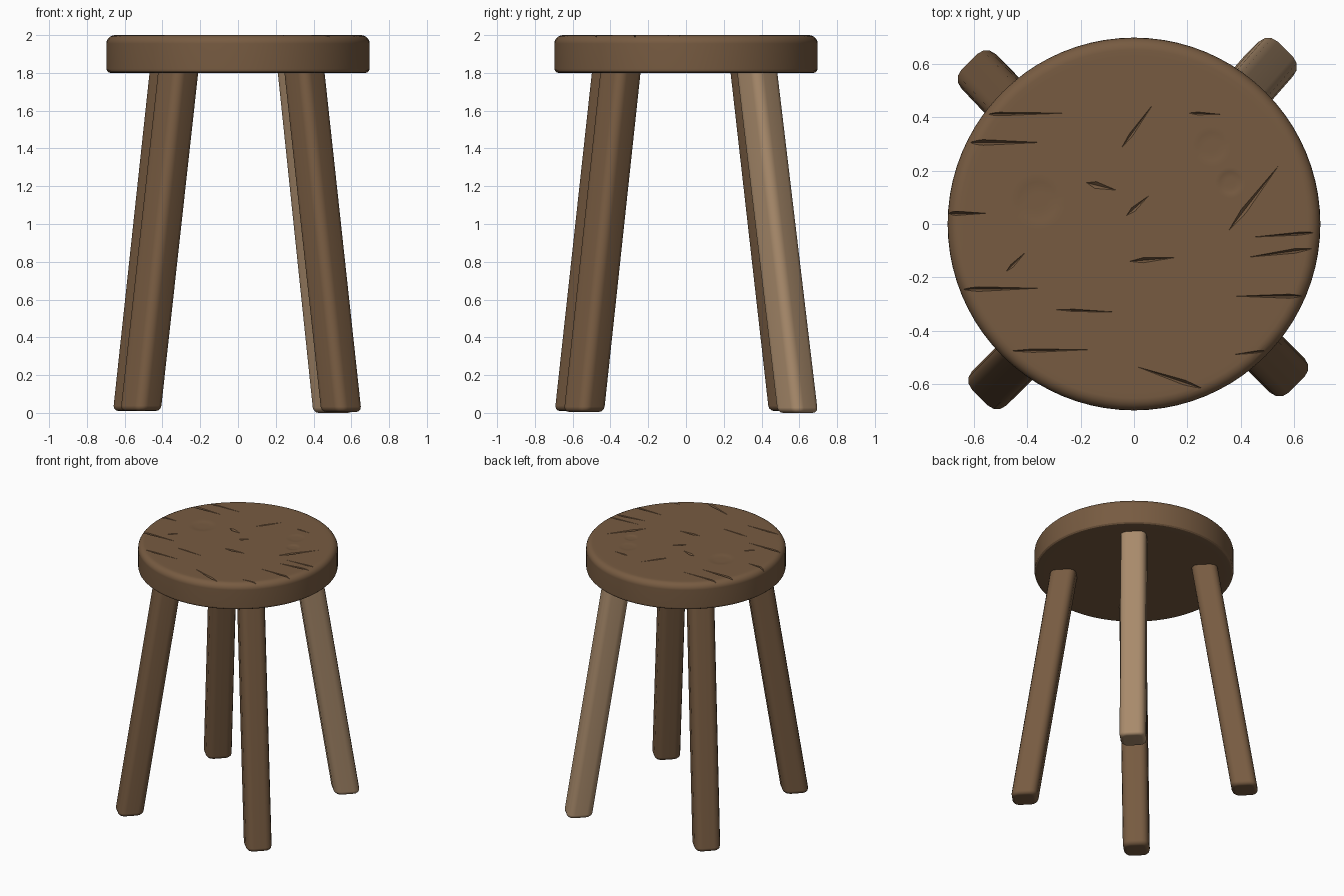
import bpy, bmesh, math
from mathutils import Vector, Matrix

if "Cube" in bpy.data.objects:
    bpy.data.objects.remove(bpy.data.objects["Cube"])


def material(name, rgb):
    m = bpy.data.materials.new(name)
    m.diffuse_color = (*rgb, 1)
    m.use_nodes = True
    m.node_tree.nodes["Principled BSDF"].inputs["Base Color"].default_value = m.diffuse_color
    return m


BROWN = material("brown wood", (0.185, 0.105, 0.053))
PALE = material("pale wood", (0.40, 0.26, 0.15))


def finish(bm, name, mat):
    bmesh.ops.recalc_face_normals(bm, faces=bm.faces[:])
    me = bpy.data.meshes.new(name)
    bm.to_mesh(me)
    bm.free()
    me.materials.append(mat)
    ob = bpy.data.objects.new(name, me)
    bpy.context.collection.objects.link(ob)
    return ob


def select(ob):
    bpy.ops.object.select_all(action='DESELECT')
    ob.select_set(True)
    bpy.context.view_layer.objects.active = ob


# Round seat from a lathed profile with softened rims
def seat_disc():
    R, rt, rb = 0.697, 0.045, 0.022
    prof = [(R - 0.07, 1.8)]
    for i in range(4):
        a = math.pi / 2 * i / 3
        prof.append((R - rb + rb * math.sin(a), 1.8 + rb - rb * math.cos(a)))
    for i in range(6):
        a = math.pi / 2 * i / 5
        prof.append((R - rt + rt * math.cos(a), 2 - rt + rt * math.sin(a)))
    prof.append((R - 0.07, 2.0))
    bm = bmesh.new()
    n = 80
    rings = [[bm.verts.new((r * math.cos(2 * math.pi * k / n),
                            r * math.sin(2 * math.pi * k / n), z))
              for k in range(n)] for r, z in prof]
    for a, b in zip(rings, rings[1:]):
        for k in range(n):
            j = (k + 1) % n
            bm.faces.new((a[k], a[j], b[j], b[k]))
    bm.faces.new(rings[0][::-1])
    bm.faces.new(rings[-1])
    return finish(bm, "seat", BROWN)


# Wedge cutters for the splits in the wood: x1, y1, x2, y2, half width, depth
CRACKS = [
    (-.62, .41, -.24, .415, .007, .02), (-.66, .305, -.34, .305, .011, .03),
    (-.73, .04, -.55, .04, .009, .04), (-.68, -.245, -.35, -.24, .009, .03),
    (-.47, -.475, -.16, -.47, .007, .02), (.68, -.09, .42, -.125, .009, .03),
    (.70, -.03, .43, -.05, .006, .02), (.67, -.27, .37, -.27, .008, .03),
    (.27, -.62, 0, -.53, .01, .015), (.35, -.03, .55, .23, .012, .014),
    (-.05, .28, .08, .46, .008, .01), (-.02, -.14, .16, -.125, .010, .02),
    (-.30, -.32, -.05, -.33, .005, .012), (.20, .415, .33, .41, .006, .012),
    (-.18, .155, -.06, .125, .014, .014), (-.03, .03, .06, .11, .010, .012),
    (-.48, -.18, -.40, -.10, .007, .012), (.53, -.47, .36, -.49, .006, .015),
]


def crack_cutter():
    bm = bmesh.new()
    for x1, y1, x2, y2, w, d in CRACKS:
        a, b = Vector((x1, y1, 2.001)), Vector((x2, y2, 2.001))
        side = (b - a).normalized().cross(Vector((0, 0, 1))) * w
        m = a.lerp(b, 0.3)
        low = bm.verts.new(m - Vector((0, 0, d)))
        loop = [bm.verts.new(p) for p in (a, m + side, b, m - side)]
        bm.faces.new(loop)
        for i in range(4):
            bm.faces.new((loop[i], loop[(i + 1) % 4], low))
    return finish(bm, "crack_cutter", BROWN)


# Shallow round dents: x, y, radius, depth
def dent_cutter():
    bm = bmesh.new()
    for x, y, r, d in ((-.36, .085, .11, .008), (.36, .155, .06, .008),
                       (.29, .29, .08, .005)):
        ball = (r * r + d * d) / (2 * d)
        n = 28
        prev = None
        for s in (1.0, .66, .33):
            z = 2 - d + ball - math.sqrt(ball * ball - (s * r) ** 2)
            ring = [bm.verts.new((x + s * r * math.cos(2 * math.pi * k / n),
                                  y + s * r * math.sin(2 * math.pi * k / n),
                                  z + (0.0005 if s == 1 else 0)))
                    for k in range(n)]
            if prev:
                for k in range(n):
                    j = (k + 1) % n
                    bm.faces.new((prev[k], prev[j], ring[j], ring[k]))
            else:
                bm.faces.new(ring)
            prev = ring
        bm.faces.new(prev)
    return finish(bm, "dent_cutter", BROWN)


seat = seat_disc()
for cutter in (dent_cutter(), crack_cutter()):
    mod = seat.modifiers.new("cut", 'BOOLEAN')
    mod.operation = 'DIFFERENCE'
    mod.solver = 'EXACT'
    mod.object = cutter
    select(seat)
    bpy.ops.object.modifier_apply(modifier=mod.name)
    bpy.data.objects.remove(cutter)
bpy.ops.object.shade_smooth_by_angle(angle=math.radians(28))
seat.modifiers.new("normals", 'WEIGHTED_NORMAL').keep_sharp = True


# Splayed legs: rounded square posts, sheared so the feet stay level
def leg(name, foot, top, z0, mat):
    bm = bmesh.new()
    bmesh.ops.create_cube(bm, size=1)
    h = 1.82 - z0
    bmesh.ops.scale(bm, vec=(0.182, 0.182, h), verts=bm.verts)
    upright = [e for e in bm.edges
               if abs(e.verts[0].co.z - e.verts[1].co.z) > 0.1]
    bmesh.ops.bevel(bm, geom=upright, offset=0.05, segments=3, profile=0.5,
                    affect='EDGES')
    rim = [e for e in bm.edges if all(v.co.z < 0 for v in e.verts)]
    bmesh.ops.bevel(bm, geom=rim, offset=0.028, segments=3, profile=0.5,
                    affect='EDGES')
    bmesh.ops.rotate(bm, matrix=Matrix.Rotation(math.pi / 4, 3, 'Z'),
                     verts=bm.verts)
    foot, top = Vector(foot), Vector(top)
    for v in bm.verts:
        p = foot.lerp(top, v.co.z / h + 0.5)
        v.co = (v.co.x + p.x, v.co.y + p.y, v.co.z + h / 2 + z0)
    ob = finish(bm, name, mat)
    select(ob)
    bpy.ops.object.shade_smooth_by_angle(angle=math.radians(40))
    ob.modifiers.new("normals", 'WEIGHTED_NORMAL').keep_sharp = True


leg("front_left_leg", (-.515, -.588), (-.315, -.390), .01, BROWN)
leg("front_right_leg", (.547, -.540), (.350, -.345), .005, BROWN)
leg("back_left_leg", (-.555, .545), (-.360, .340), .01, BROWN)
leg("back_right_leg", (.505, .592), (.315, .375), .0, PALE)
